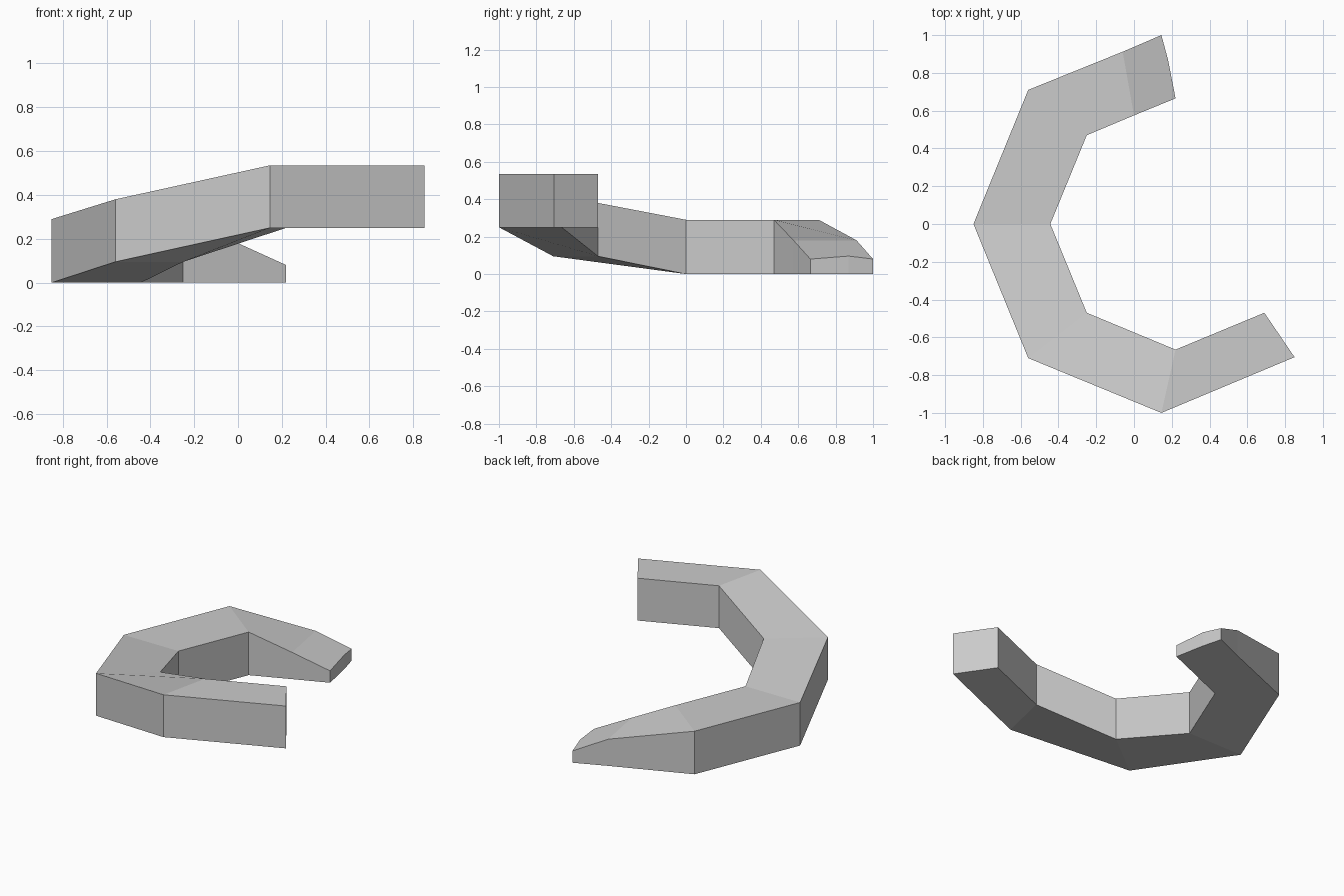
import bpy
import bmesh

default_cube = bpy.data.objects.get("Cube")
if default_cube:
    bpy.data.objects.remove(default_cube, do_unlink=True)

# Single grey material
grey = bpy.data.materials.new("plain grey")
grey.use_nodes = True
colour = (0.6, 0.6, 0.6, 1.0)
grey.diffuse_color = colour
grey.node_tree.nodes["Principled BSDF"].inputs["Base Color"].default_value = colour

# Stations along the hook: outer xy, inner xy, bottom z, top z
stations = [
    ((0.85, -0.705), (0.69, -0.47), 0.25, 0.535),
    ((0.145, -1.0), (0.22, -0.665), 0.25, 0.535),
    ((-0.56, -0.71), (-0.25, -0.47), 0.095, 0.38),
    ((-0.85, 0.0), (-0.443, 0.0), 0.0, 0.29),
    ((-0.56, 0.71), (-0.25, 0.47), 0.0, 0.29),
    ((-0.06, 0.912), (0.0, 0.575), 0.0, 0.18),
    ((0.145, 1.0), (0.22, 0.665), 0.0, 0.08),
]

bm = bmesh.new()


def ring(outer, inner, low, high):
    """Outer bottom, outer top, inner top, inner bottom."""
    return [bm.verts.new((*xy, z)) for xy, z in
            ((outer, low), (outer, high), (inner, high), (inner, low))]


rings = [ring(*s) for s in stations]

# Slightly bowed tip edge
tip_top = bm.verts.new((0.18, 0.87, 0.096))
tip_low = bm.verts.new((0.18, 0.87, 0.0))
last = len(rings) - 2

# Four walls for every segment; the tip gains the bowed middle points
for i, (a, b) in enumerate(zip(rings, rings[1:])):
    for k in range(4):
        n = (k + 1) % 4
        loop = [b[k], b[n], a[n], a[k]]
        if i == last and k == 1:
            loop.insert(1, tip_top)
        elif i == last and k == 3:
            loop.insert(1, tip_low)
        bm.faces.new(loop)

# End caps
bm.faces.new(rings[0])
outer_low, outer_high, inner_high, inner_low = rings[-1]
bm.faces.new((outer_low, outer_high, tip_top, tip_low))
bm.faces.new((tip_low, tip_top, inner_high, inner_low))

bmesh.ops.recalc_face_normals(bm, faces=bm.faces[:])
mesh = bpy.data.meshes.new("curved_hook")
bm.to_mesh(mesh)
bm.free()
mesh.materials.append(grey)
hook = bpy.data.objects.new("curved_hook", mesh)
bpy.context.collection.objects.link(hook)
